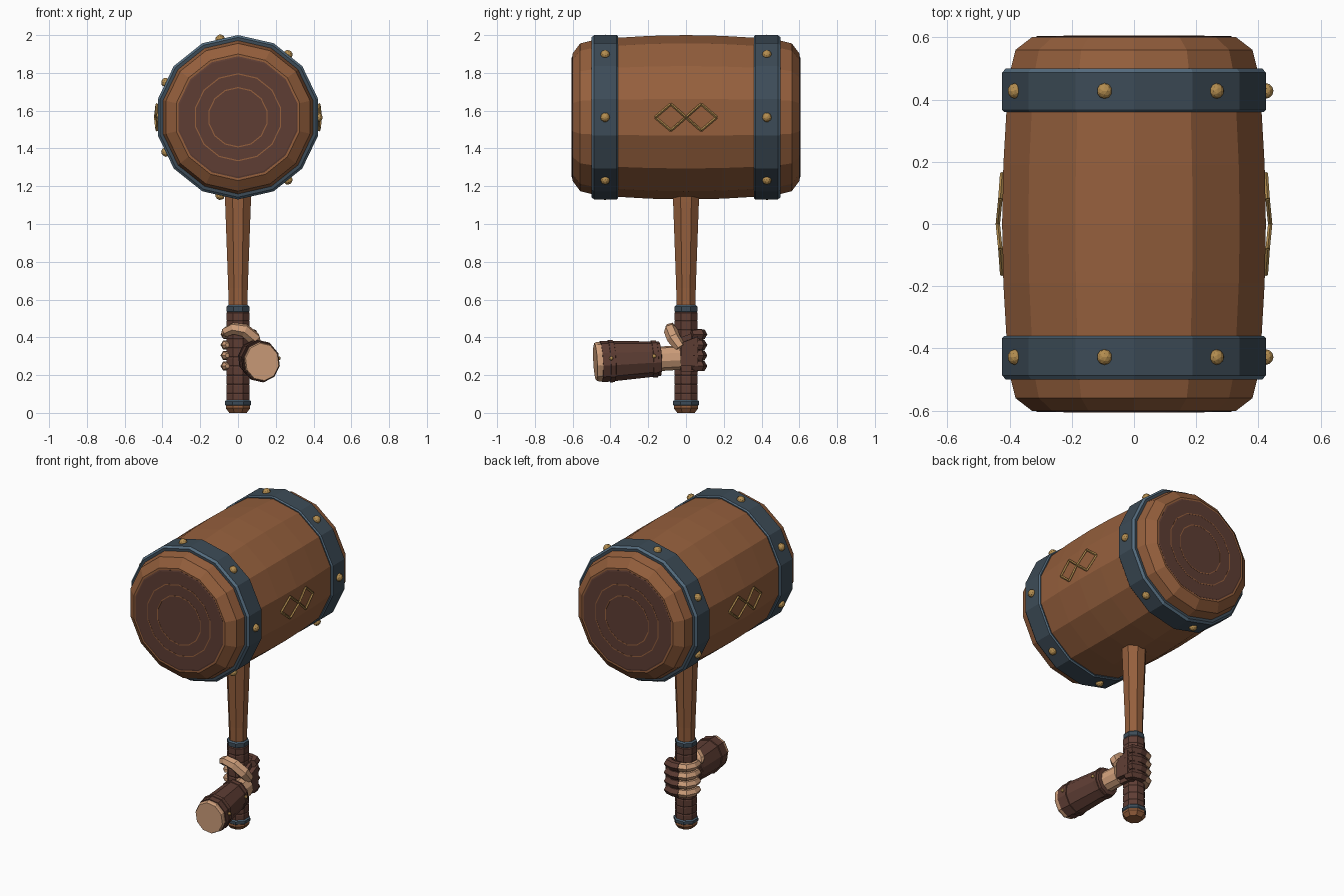
import bpy, bmesh, math
from mathutils import Vector, Matrix

cube = bpy.data.objects.get("Cube")
if cube:
    bpy.data.objects.remove(cube, do_unlink=True)


def material(name, rgb):
    m = bpy.data.materials.new(name)
    m.use_nodes = True
    m.diffuse_color = (*rgb, 1)
    m.node_tree.nodes["Principled BSDF"].inputs["Base Color"].default_value = (*rgb, 1)
    return m


WOOD = material("warm wood", (0.30, 0.115, 0.046))
DARK = material("dark leather brown", (0.112, 0.047, 0.034))
STEEL = material("dark steel", (0.046, 0.071, 0.095))
EDGE = material("light steel edge", (0.090, 0.150, 0.210))
GOLD = material("brass", (0.46, 0.27, 0.08))
SKIN = material("skin", (0.63, 0.35, 0.20))


def finish(bm, name, *mats):
    bmesh.ops.recalc_face_normals(bm, faces=bm.faces)
    mesh = bpy.data.meshes.new(name)
    bm.to_mesh(mesh)
    bm.free()
    for m in mats:
        mesh.materials.append(m)
    ob = bpy.data.objects.new(name, mesh)
    bpy.context.collection.objects.link(ob)
    return ob


def lathe(name, profile, sides, mats, origin=(0, 0, 0), axis=(0, 0, 1), closed=False,
          squash=1.0, second=()):
    """Turn (radius, height) points about an axis; 'second' lists segments in mats[1]."""
    bm = bmesh.new()
    place = (Matrix.Translation(origin)
             @ Vector((0, 0, 1)).rotation_difference(Vector(axis)).to_matrix().to_4x4())
    rings = []
    for r, h in profile:
        angles = [2 * math.pi * (i + 0.5) / sides for i in range(sides)]
        rings.append([bm.verts.new(place @ Vector((r * squash * math.cos(a), r * math.sin(a), h)))
                      for a in angles])
    pairs = list(zip(rings, rings[1:] + rings[:1]))
    for k, (low, high) in enumerate(pairs if closed else pairs[:-1]):
        for i in range(sides):
            j = (i + 1) % sides
            f = bm.faces.new((low[i], low[j], high[j], high[i]))
            f.material_index = 1 if k in second else 0
    if not closed:
        bm.faces.new(rings[0])
        bm.faces.new(rings[-1])
    return finish(bm, name, *mats)


def tube(name, points, radii, mat, resolution=1):
    """Faceted tube along a path with a radius at each point."""
    cu = bpy.data.curves.new(name, 'CURVE')
    cu.dimensions = '3D'
    cu.bevel_depth = 1
    cu.bevel_resolution = resolution
    cu.use_fill_caps = True
    sp = cu.splines.new('POLY')
    sp.points.add(len(points) - 1)
    for p, co, r in zip(sp.points, points, radii):
        p.co = (*co, 1)
        p.radius = r
    temp = bpy.data.objects.new(name + " path", cu)
    bpy.context.collection.objects.link(temp)
    bpy.context.view_layer.update()
    mesh = bpy.data.meshes.new_from_object(
        temp.evaluated_get(bpy.context.evaluated_depsgraph_get()))
    bpy.data.objects.remove(temp, do_unlink=True)
    mesh.materials.clear()
    mesh.materials.append(mat)
    for f in mesh.polygons:
        f.use_smooth = False
        f.material_index = 0
    ob = bpy.data.objects.new(name, mesh)
    bpy.context.collection.objects.link(ob)
    return ob


def stud(name, at, direction, r):
    """Flattened brass dome."""
    bm = bmesh.new()
    turn = Vector((0, 0, 1)).rotation_difference(Vector(direction)).to_matrix().to_4x4()
    bmesh.ops.create_icosphere(bm, subdivisions=2, radius=r, matrix=Matrix.Translation(at)
                               @ turn @ Matrix.Diagonal((1, 1, 0.9, 1)))
    return finish(bm, name, GOLD)


# Barrel-shaped head
MID = 1.565
half = [(0.435, 0), (0.431, 0.19), (0.421, 0.36), (0.406, 0.50), (0.391, 0.56), (0.335, 0.602)]
lathe("head_barrel", [(r, -y) for r, y in reversed(half[1:])] + half, 14, [WOOD],
      (0, 0, MID), (0, 1, 0))

for side, label in ((-1, "front"), (1, "back")):
    axis = (0, side, 0)
    # End grain disc with inlaid growth rings
    lathe(label + "_end_disc", [(0.323, 0.59), (0.323, 0.603), (0.315, 0.605)], 14, [DARK],
          (0, 0, MID), axis)
    for r in (0.157, 0.230):
        lathe(label + "_growth_ring", [(r - 0.003, 0.604), (r + 0.003, 0.604),
                                       (r + 0.003, 0.606), (r - 0.003, 0.606)],
              14, [WOOD], (0, 0, MID), axis, closed=True)
    # Steel hoop with a bright outer edge
    lathe(label + "_hoop", [(0.40, 0.36), (0.428, 0.36), (0.435, 0.367), (0.435, 0.487),
                            (0.423, 0.50), (0.39, 0.50)],
          14, [STEEL, EDGE], (0, 0, MID), axis, closed=True, second=(1, 3))
    for i in range(7):
        a = 2 * math.pi * i / 7
        d = Vector((math.cos(a), 0, math.sin(a)))
        stud(label + "_hoop_stud", d * 0.426 + Vector((0, side * 0.428, MID)), d, 0.025)

# Brass twin-diamond emblem on both flanks
for sx, label in ((1, "left"), (-1, "right")):
    for sy in (-1, 1):
        diamond = [(0.438, 0, 0), (0.430, 0.08, 0.07), (0.424, 0.163, 0), (0.430, 0.08, -0.07)]
        pts = [Vector((sx * x, sy * y, MID + z)) for x, y, z in diamond]
        for a, b in zip(pts, pts[1:] + pts[:1]):
            tube(label + "_emblem_bar", [a, b], [0.007] * 2, GOLD, 0)

# Handle, grip and pommel
lathe("handle_shaft", [(0.054, 0.50), (0.056, 0.66), (0.074, 1.12), (0.076, 1.20)], 8, [WOOD])
lathe("upper_collar", [(0.058, 0.53), (0.065, 0.537), (0.065, 0.563), (0.058, 0.57)], 8,
      [STEEL, EDGE], second=(0, 2))
wraps = []
for i in range(10):
    z = 0.055 + i * 0.048
    wraps += [(0.064, z), (0.067, z + 0.006), (0.067, z + 0.042)]
lathe("grip_wrap", wraps + [(0.062, 0.535)], 8, [DARK])
lathe("lower_collar", [(0.066, 0.036), (0.074, 0.043), (0.074, 0.061), (0.066, 0.068)], 8,
      [STEEL, EDGE], second=(0, 2))
lathe("pommel", [(0.050, 0), (0.070, 0.025), (0.070, 0.04)], 8, [WOOD])

# Forearm: skin core, leather bracer, straps and studs
start, wrist = Vector((0.128, -0.48, 0.27)), Vector((0.072, -0.03, 0.292))
arm = (wrist - start).normalized()
lathe("forearm", [(0.100, 0), (0.105, 0.012), (0.104, 0.05), (0.066, 0.33), (0.064, 0.45)],
      10, [SKIN], start, arm, squash=0.9)
lathe("bracer", [(0.100, 0.03), (0.110, 0.03), (0.109, 0.07), (0.092, 0.345), (0.06, 0.35)],
      10, [DARK], start, arm, squash=0.9)
for h, r in ((0.085, 0.113), (0.315, 0.099)):
    lathe("bracer_strap", [(r - 0.008, h - 0.015), (r, h - 0.013), (r, h + 0.013),
                           (r - 0.008, h + 0.015)], 10, [DARK], start, arm, squash=0.9)
    stud("bracer_stud", start + arm * h + Vector((r * 0.87, 0, 0.015)), (1, 0, 0), 0.011)

# Gloved back of the hand, narrowing to the wrist
bm = bmesh.new()
bmesh.ops.create_cube(bm, size=1, matrix=Matrix.Translation((0.065, 0.018, 0.332))
                      @ Matrix.Diagonal((0.10, 0.145, 0.225, 1)))
for v in bm.verts:
    if v.co.y < 0:
        v.co.z = 0.305 + (v.co.z - 0.332) * 0.75
    elif v.co.x > 0.1:
        v.co.x -= 0.015
bmesh.ops.bevel(bm, geom=bm.edges[:], offset=0.028, segments=2, affect='EDGES')
finish(bm, "glove_hand", DARK)

# Four fingers: gloved knuckles, bare tips curled round the grip
for i, name in enumerate(("little", "ring", "middle", "index")):
    z = 0.248 + i * 0.056
    tube(name + "_knuckle", [(0.085, 0.03, z), (0.072, 0.072, z), (0.03, 0.083, z),
                             (-0.01, 0.078, z)], [0.024, 0.031, 0.030, 0.029], DARK)
    tube(name + "_finger", [(0.0, 0.078, z), (-0.045, 0.064, z), (-0.066, 0.022, z),
                            (-0.064, -0.025, z), (-0.056, -0.045, z)],
         [0.027, 0.028, 0.027, 0.024, 0.012], SKIN)

# Thumb arching across the front of the grip
tube("thumb", [(0.10, -0.03, 0.345), (0.085, -0.065, 0.395), (0.035, -0.082, 0.437),
               (-0.025, -0.080, 0.447), (-0.065, -0.058, 0.428), (-0.080, -0.045, 0.415)],
     [0.030, 0.037, 0.036, 0.032, 0.027, 0.012], SKIN)
